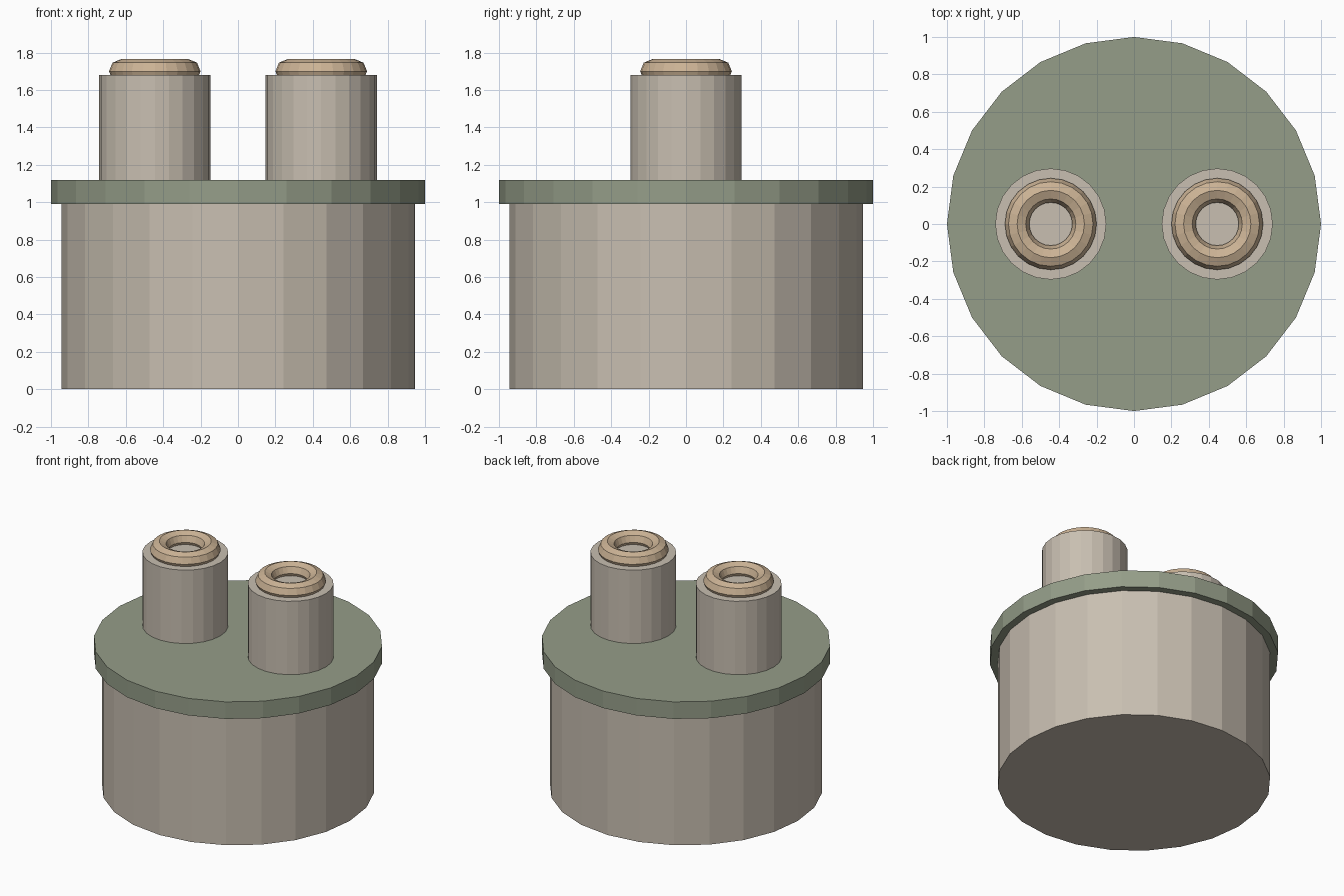
import bpy

old = bpy.data.objects.get("Cube")
if old:
    bpy.data.objects.remove(old, do_unlink=True)


def material(name, rgb):
    mat = bpy.data.materials.new(name)
    mat.use_nodes = True
    color = (*rgb, 1)
    mat.diffuse_color = color
    mat.node_tree.nodes["Principled BSDF"].inputs["Base Color"].default_value = color
    return mat


grey = material("warm grey", (0.58, 0.52, 0.44))
green = material("sage green", (0.30, 0.34, 0.25))
tan = material("tan", (0.60, 0.45, 0.30))


def cylinder(name, mat, radius, bottom, top, sides, x=0):
    bpy.ops.mesh.primitive_cylinder_add(
        vertices=sides, radius=radius, depth=top - bottom,
        location=(x, 0, (bottom + top) / 2))
    obj = bpy.context.object
    obj.name = name
    obj.data.materials.append(mat)


# Drum body and overhanging lid
cylinder("body", grey, 0.945, 0, 0.99, 24)
cylinder("lid", green, 1.0, 0.99, 1.12, 24)

# Two posts, each topped with a half-sunk ring
for side, x in (("left", 0.445), ("right", -0.445)):
    cylinder(side + "_post", grey, 0.297, 1.12, 1.68, 24, x)
    bpy.ops.mesh.primitive_torus_add(
        major_radius=0.18, minor_radius=0.065, major_segments=24,
        minor_segments=8, location=(x, 0, 1.70))
    ring = bpy.context.object
    ring.name = side + "_ring"
    ring.data.materials.append(tan)
